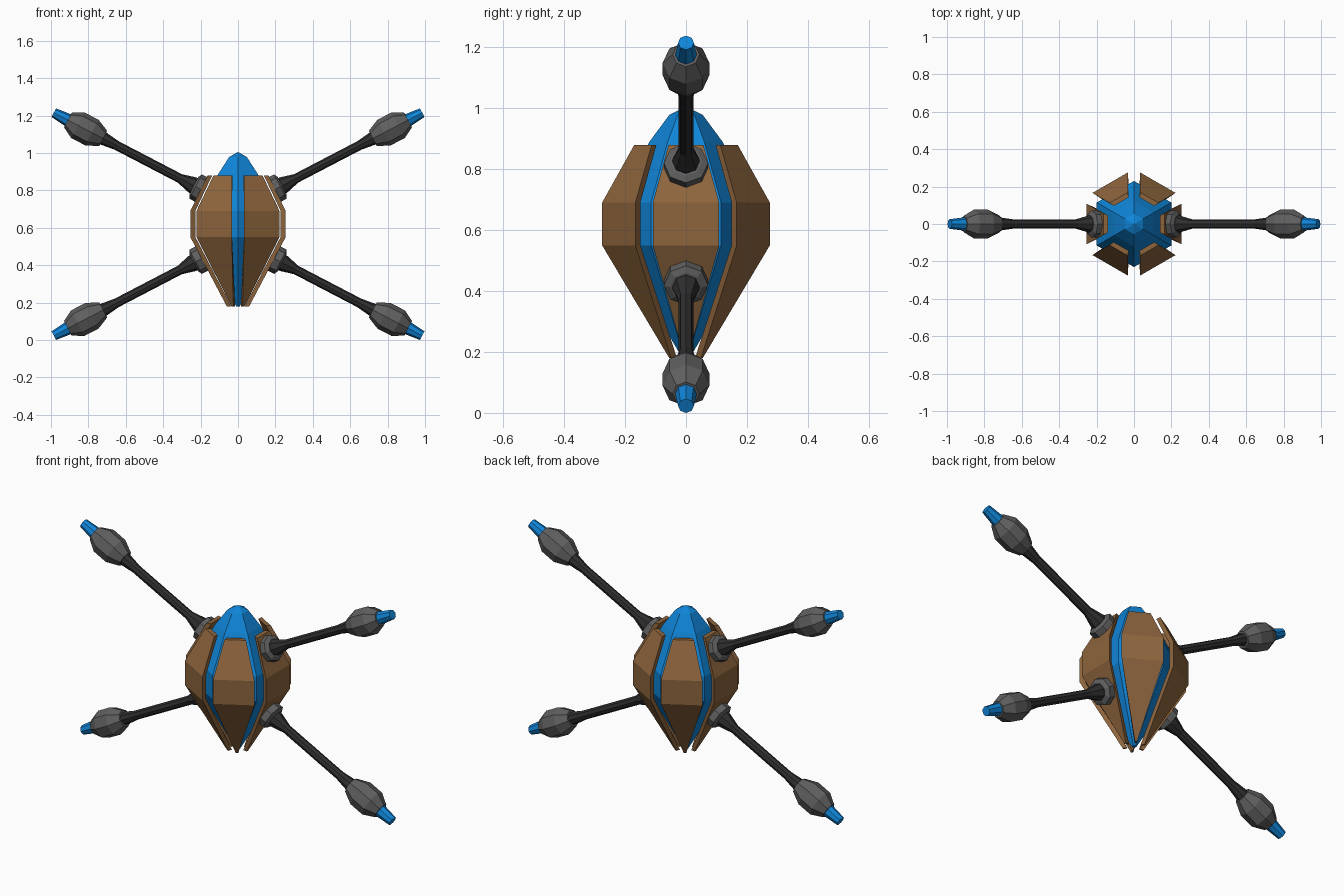
import bpy, bmesh, math
from mathutils import Matrix, Vector

if "Cube" in bpy.data.objects:
    bpy.data.objects.remove(bpy.data.objects["Cube"])


def material(name, rgb):
    m = bpy.data.materials.new(name)
    m.diffuse_color = (*rgb, 1)
    m.use_nodes = True
    m.node_tree.nodes["Principled BSDF"].inputs["Base Color"].default_value = m.diffuse_color
    return m


BROWN = material("brown", (0.27, 0.13, 0.047))
BLUE = material("blue", (0.005, 0.235, 0.69))
GREY = material("grey", (0.115, 0.115, 0.115))
BLACK = material("black", (0.028, 0.028, 0.028))


def loft(name, rings, mat, matrix=Matrix()):
    """Join rings of points into a closed, flat-faced solid."""
    bm = bmesh.new()
    loops = [[bm.verts.new(matrix @ Vector(p)) for p in r] for r in rings]
    n = len(loops[0])
    for a, b in zip(loops, loops[1:]):
        for i in range(n):
            j = (i + 1) % n
            bm.faces.new((a[i], a[j], b[j], b[i]))
    bm.faces.new(loops[0][::-1])
    bm.faces.new(loops[-1])
    bmesh.ops.recalc_face_normals(bm, faces=bm.faces)
    me = bpy.data.meshes.new(name)
    bm.to_mesh(me)
    bm.free()
    me.materials.append(mat)
    ob = bpy.data.objects.new(name, me)
    bpy.context.collection.objects.link(ob)
    return ob


def turned(name, profile, sides, mat, matrix=Matrix(), phase=0.0):
    """Polygonal turned solid from (radius, height) pairs."""
    rings = [[(r * math.cos(phase + math.tau * i / sides),
               r * math.sin(phase + math.tau * i / sides), z)
              for i in range(sides)] for r, z in profile]
    return loft(name, rings, mat, matrix)


# Six-sided core with a faceted dome
turned("core", [(0.012, 0.18), (0.23, 0.55), (0.23, 0.69), (0.12, 0.89),
                (0.055, 0.978), (0.001, 1.005)], 6, BLUE, phase=math.pi / 6)

# Six bent armour plates: outer distance, outer half width, inner distance, inner half width, height
section = [(0.06, 0.006, 0.036, 0.003, 0.18),
           (0.255, 0.109, 0.228, 0.095, 0.55),
           (0.255, 0.109, 0.228, 0.095, 0.69),
           (0.163, 0.057, 0.138, 0.045, 0.88)]
for k in range(6):
    loft(f"armour_plate_{k + 1}",
         [[(a, -w, z), (a, w, z), (b, v, z), (b, -v, z)] for a, w, b, v, z in section],
         BROWN, Matrix.Rotation(k * math.pi / 3, 4, 'Z'))

# Four arms, each built along its own axis from the body (0) to the tip (0.89)
MID_Z, LENGTH = 0.619, 0.89
for side, sname in ((1, "right"), (-1, "left")):
    for up, uname in ((1, "upper"), (-1, "lower")):
        axis = Vector((0.887 * side, 0, 0.462 * up)).normalized()
        tip = Vector((0.985 * side, 0, MID_Z + 0.596 * up))
        across = Vector((0, 1, 0))
        third = across.cross(axis)
        m = Matrix((across, third, axis)).transposed().to_4x4()
        m.translation = tip - axis * LENGTH
        tag = f"{uname}_{sname}"
        turned("collar_" + tag, [(0.073, -0.01), (0.073, 0.035), (0.052, 0.046)],
               8, GREY, m)
        turned("arm_shaft_" + tag, [(0.045, 0.0), (0.045, 0.055), (0.025, 0.13),
                                    (0.025, 0.51), (0.038, 0.61)], 8, BLACK, m)
        turned("bulb_" + tag, [(0.046, 0.592), (0.077, 0.66), (0.077, 0.745),
                               (0.044, 0.805)], 8, GREY, m)
        turned("tip_" + tag, [(0.038, 0.78), (0.026, LENGTH)], 8, BLUE, m)
